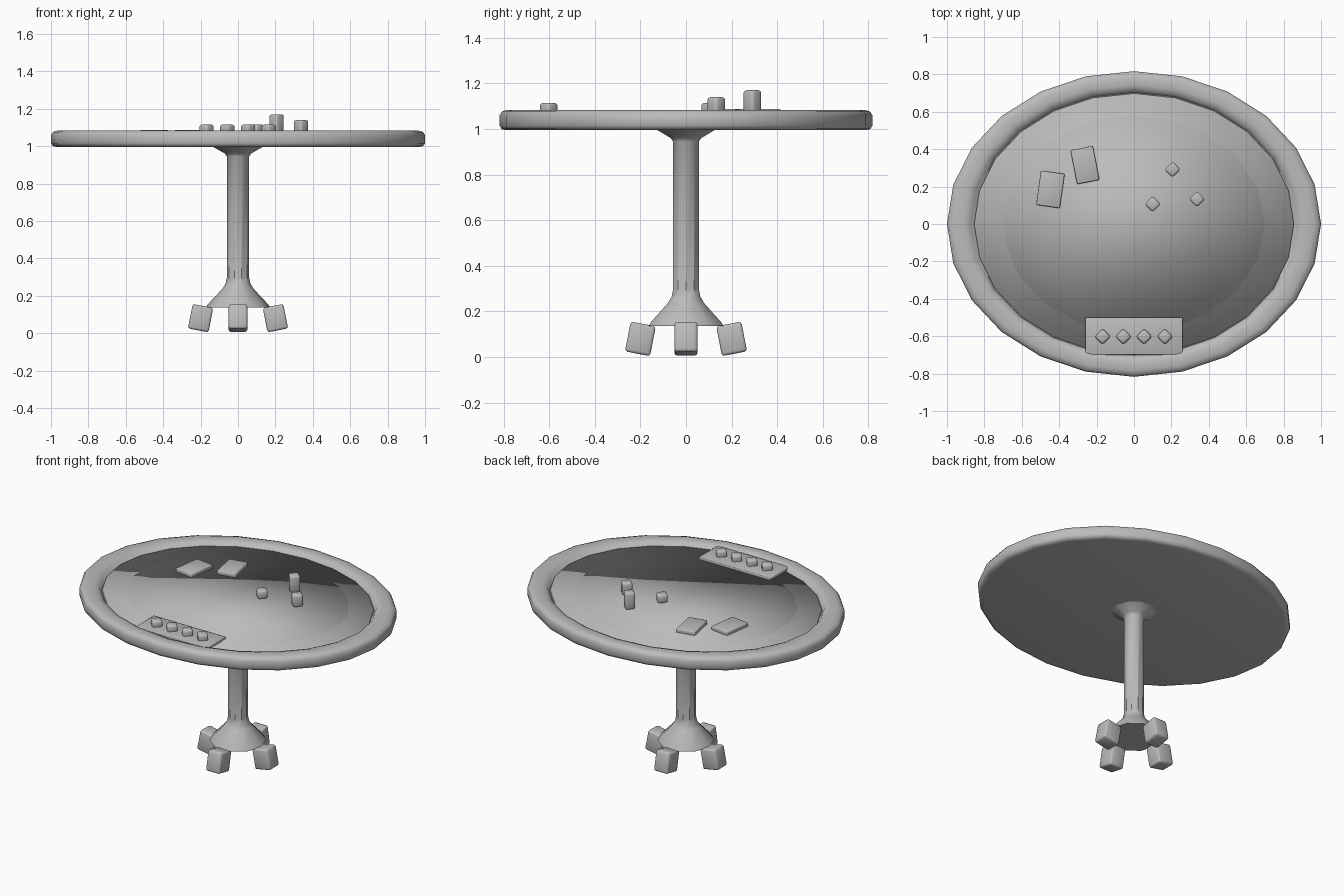
import bpy
import math

cube = bpy.data.objects.get("Cube")
if cube:
    bpy.data.objects.remove(cube, do_unlink=True)

grey = bpy.data.materials.new("plain grey")
grey.use_nodes = True
grey.diffuse_color = (0.5, 0.5, 0.5, 1)
grey.node_tree.nodes["Principled BSDF"].inputs["Base Color"].default_value = (0.5, 0.5, 0.5, 1)


def finish(obj, name, angle=None):
    """Name, colour and smooth a part; without an angle every edge is soft."""
    obj.name = name
    obj.data.materials.append(grey)
    if angle is None:
        obj.data.shade_smooth()
    else:
        bpy.ops.object.select_all(action='DESELECT')
        obj.select_set(True)
        bpy.context.view_layer.objects.active = obj
        bpy.ops.object.shade_smooth_by_angle(angle=math.radians(angle))
    return obj


def lathe(name, profile, sides, squash=1.0, angle=None):
    """Turn (radius, z) rings, bottom to top, into a capped oval solid."""
    verts, faces = [], []
    for r, z in profile:
        for i in range(sides):
            a = math.tau * i / sides
            verts.append((r * math.cos(a), r * squash * math.sin(a), z))
    for k in range(len(profile) - 1):
        for i in range(sides):
            j = (i + 1) % sides
            faces.append((k * sides + i, k * sides + j,
                          (k + 1) * sides + j, (k + 1) * sides + i))
    top = (len(profile) - 1) * sides
    faces.append(tuple(reversed(range(sides))))
    faces.append(tuple(range(top, top + sides)))
    mesh = bpy.data.meshes.new(name)
    mesh.from_pydata(verts, [], faces)
    obj = bpy.data.objects.new(name, mesh)
    bpy.context.collection.objects.link(obj)
    return finish(obj, name, angle)


def block(name, centre, size, rot=(0, 0, 0), bevel=0.01):
    """Box with softened edges; rotation in degrees."""
    bpy.ops.mesh.primitive_cube_add(size=1, location=centre,
                                    rotation=[math.radians(a) for a in rot])
    obj = bpy.context.object
    for v in obj.data.vertices:
        v.co = [c * s for c, s in zip(v.co, size)]
    mod = obj.modifiers.new("soft edges", 'BEVEL')
    mod.width = bevel
    mod.segments = 2
    bpy.ops.object.modifier_apply(modifier=mod.name)
    return finish(obj, name, 50)


# Oval top: padded rim with underside, then playing surface and inner oval
OVAL = 0.817
FELT = 1.06
lathe("table_rim", [(0.965, 0.995), (0.99, 1.0), (1.0, 1.015), (1.0, 1.06),
                    (0.988, 1.076), (0.96, 1.084), (0.91, 1.084),
                    (0.875, 1.075), (0.86, 1.05)], 24, OVAL, 60)
lathe("playing_surface", [(0.855, 1.04), (0.855, FELT)], 24, OVAL)
lathe("inner_oval", [(0.7, FELT - 0.01), (0.7, FELT + 0.003)], 19, 0.83)

# Pedestal with flared ends
lathe("pedestal", [(0.17, 0.137), (0.165, 0.15), (0.085, 0.235), (0.066, 0.265),
                   (0.06, 0.295), (0.06, 0.945), (0.07, 0.96),
                   (0.135, 0.997)], 10, 1.0, 35)

# Four splayed feet
for i, side in enumerate(("left", "back", "right", "front")):
    a = math.tau * i / 4
    block(side + "_foot", (0.2 * math.cos(a), 0.2 * math.sin(a), 0.08),
          (0.112, 0.1, 0.133), (0, -11, 90 * i), 0.012)

# Chip tray with a row of chips
block("chip_tray", (0, -0.6, 1.06), (0.52, 0.2, 0.034), bevel=0.004)


def chip_stack(name, x, y, top):
    block(name, (x, y, (top + FELT) / 2), (0.061, 0.061, top - FELT),
          (0, 0, 45), 0.012)


for i in range(4):
    chip_stack("tray_chip_%d" % (i + 1), -0.168 + 0.111 * i, -0.602, 1.115)

# Loose chip stacks on the surface
chip_stack("low_stack", 0.1, 0.106, 1.115)
chip_stack("middle_stack", 0.337, 0.133, 1.14)
chip_stack("tall_stack", 0.206, 0.291, 1.17)

# Two playing cards
block("first_card", (-0.447, 0.185, 1.072), (0.128, 0.185, 0.03), (0, 0, -8), 0.006)
block("second_card", (-0.262, 0.315, 1.072), (0.122, 0.185, 0.03), (0, 0, 11), 0.006)
